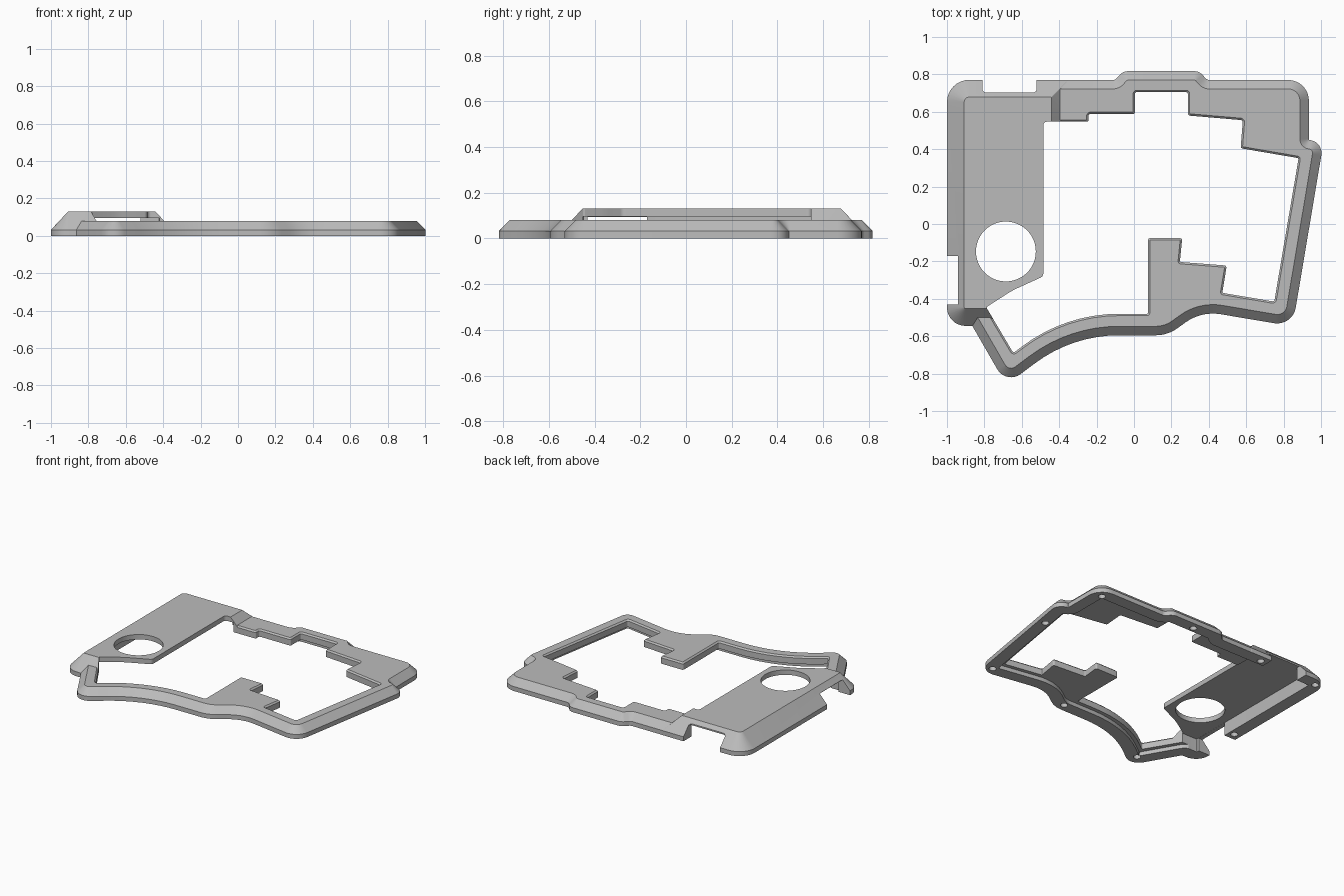
import bpy, bmesh, math
from mathutils import Vector

cube = bpy.data.objects.get("Cube")
if cube:
    bpy.data.objects.remove(cube)

grey = bpy.data.materials.new("plain grey")
grey.use_nodes = True
GREY = (0.5, 0.5, 0.5, 1)
grey.diffuse_color = GREY
grey.node_tree.nodes["Principled BSDF"].inputs["Base Color"].default_value = GREY


def outline(corners, inset=0.0, steps=8):
    """Counter-clockwise corners (x, y, radius): offset inwards, then rounded."""
    count = len(corners)
    pts = [Vector(c[:2]) for c in corners]
    moved, turns = [], []
    for i, p in enumerate(pts):
        a = (p - pts[i - 1]).normalized()
        b = (pts[(i + 1) % count] - p).normalized()
        na, nb = Vector((-a.y, a.x)), Vector((-b.y, b.x))
        moved.append(p + (na + nb) * inset / (1 + na.dot(nb)))
        turns.append((a, b, a.x * b.y - a.y * b.x))
    result = []
    for p, (a, b, turn), c in zip(moved, turns, corners):
        r = max(c[2] - inset * (1 if turn > 0 else -1), 0.004)
        angle = math.acos(max(-1, min(1, a.dot(b))))
        t = r * math.tan(angle / 2)
        side = 1 if turn > 0 else -1
        centre = p - a * t + Vector((-a.y, a.x)) * r * side
        start = p - a * t - centre
        for k in range(steps + 1):
            w = side * angle * k / steps
            result.append(centre + Vector((
                start.x * math.cos(w) - start.y * math.sin(w),
                start.x * math.sin(w) + start.y * math.cos(w))))
    return result


def solid(name, rings):
    """Closed solid through (points, z) rings of equal length."""
    bm = bmesh.new()
    loops = [[bm.verts.new((p.x, p.y, z)) for p in pts] for pts, z in rings]
    n = len(loops[0])
    for low, high in zip(loops, loops[1:]):
        for i in range(n):
            j = (i + 1) % n
            bm.faces.new((low[i], low[j], high[j], high[i]))
    bm.faces.new(loops[0][::-1])
    bm.faces.new(loops[-1])
    mesh = bpy.data.meshes.new(name)
    bm.to_mesh(mesh)
    bm.free()
    mesh.materials.append(grey)
    ob = bpy.data.objects.new(name, mesh)
    bpy.context.collection.objects.link(ob)
    return ob


def prism(name, corners, z0, z1, inset=0.0):
    pts = outline(corners, inset)
    return solid(name, [(pts, z0), (pts, z1)])


def box(name, x0, x1, y0, y1, z0, z1, r=0.0):
    return prism(name, [(x0, y0, r), (x1, y0, r), (x1, y1, r), (x0, y1, r)], z0, z1)


def disc(name, x, y, r, z0, z1, n=32):
    pts = [Vector((x + r * math.cos(math.tau * k / n), y + r * math.sin(math.tau * k / n)))
           for k in range(n)]
    return solid(name, [(pts, z0), (pts, z1)])


def combine(ob, other, operation="DIFFERENCE"):
    mod = ob.modifiers.new("combine", "BOOLEAN")
    mod.operation, mod.object, mod.solver = operation, other, "EXACT"
    bpy.context.view_layer.update()
    graph = bpy.context.evaluated_depsgraph_get()
    mesh = bpy.data.meshes.new_from_object(ob.evaluated_get(graph))
    ob.modifiers.clear()
    ob.data = mesh
    bpy.data.objects.remove(other)


def chamfered(name, corners, inset, top, shoulder=0.032):
    side = outline(corners)
    return solid(name, [(side, 0), (side, shoulder), (outline(corners, inset), top)])


# Outer shape of the low frame
FRAME = [
    (-0.98, -0.53, 0.1), (-0.873, -0.53, 0.005), (-0.683, -0.86, 0.085),
    (-0.33, -0.595, 0.75), (0.18, -0.595, 0.2), (0.36, -0.465, 0.25),
    (0.848, -0.547, 0.1), (1.013, 0.435, 0.07), (0.935, 0.45, 0.005),
    (0.935, 0.77, 0.11), (0.39, 0.77, 0.03), (0.35, 0.817, 0.06),
    (-0.06, 0.817, 0.06), (-0.10, 0.77, 0.03), (-0.98, 0.77, 0.12),
]
# Opening in the middle, stepped around the key area
OPENING = [
    (-0.645, -0.69, 0.012), (-0.369, -0.48, 0.86), (0.075, -0.48, 0.006),
    (0.075, -0.075, 0.012), (0.258, -0.075, 0.012), (0.245, -0.203, 0.006),
    (0.496, -0.222, 0.012), (0.472, -0.368, 0.006), (0.75, -0.415, 0.012),
    (0.88, 0.352, 0.008), (0.57, 0.405, 0.012), (0.582, 0.555, 0.012),
    (0.288, 0.58, 0.012), (0.288, 0.705, 0.01), (0.005, 0.705, 0.01),
    (0.005, 0.588, 0.01), (-0.243, 0.588, 0.01), (-0.243, 0.547, 0.01),
    (-0.485, 0.547, 0.02), (-0.485, -0.28, 0.025), (-0.65, -0.355, 0.5),
    (-0.79, -0.445, 0.008),
]
# Raised block on the model's right
BLOCK = [
    (-1, -0.545, 0.1), (-0.5, -0.545, 0.01), (-0.35, -0.45, 0.01),
    (-0.35, 0.771, 0.004), (-1, 0.771, 0.12),
]

# Low frame with a softened inner edge
case = chamfered("case_top_frame", FRAME, 0.048, 0.08)
hole, flare = outline(OPENING), outline(OPENING, -0.012)
combine(case, solid("opening_cutter", [(hole, -0.1), (hole, 0.07), (flare, 0.082), (flare, 0.2)]))

# Raised block joined onto the frame
block = chamfered("raised_block", BLOCK, 0.092, 0.13)
combine(block, prism("block_opening_cutter", OPENING, -0.1, 0.2))
combine(case, block, "UNION")

# Hollow undersides
combine(case, prism("shallow_recess", FRAME, -0.1, 0.028, 0.088))
combine(case, box("deep_recess", -0.91, -0.42, -0.45, 0.68, -0.1, 0.095))

# Side and back port notches, open below the plate
combine(case, box("side_notch", -1.2, -0.94, -0.43, -0.17, -0.1, 0.3, 0.02))
combine(case, box("side_notch_below", -1.2, -0.9, -0.43, -0.17, -0.1, 0.094))
combine(case, box("back_notch", -0.81, -0.52, 0.703, 1.0, -0.1, 0.3, 0.02))
combine(case, box("back_notch_below", -0.81, -0.52, 0.67, 1.0, -0.1, 0.094))

# Round dial hole
combine(case, disc("dial_hole", -0.685, -0.147, 0.16, -0.1, 0.3, 64))

# Screw holes in the bottom rim
SCREWS = [(0.86, 0.7), (0.14, 0.765), (-0.47, 0.72), (-0.94, 0.71), (-0.95, -0.12),
          (-0.655, -0.75), (0.14, -0.54), (0.8, -0.475), (0.92, 0.2)]
for x, y in SCREWS:
    combine(case, disc("screw_hole", x, y, 0.024, -0.1, 0.042, 20))

# Smooth the rounded walls, keep the edges crisp
for ob in bpy.context.selected_objects:
    ob.select_set(False)
case.select_set(True)
bpy.context.view_layer.objects.active = case
bpy.ops.object.shade_smooth_by_angle(angle=math.radians(25))
